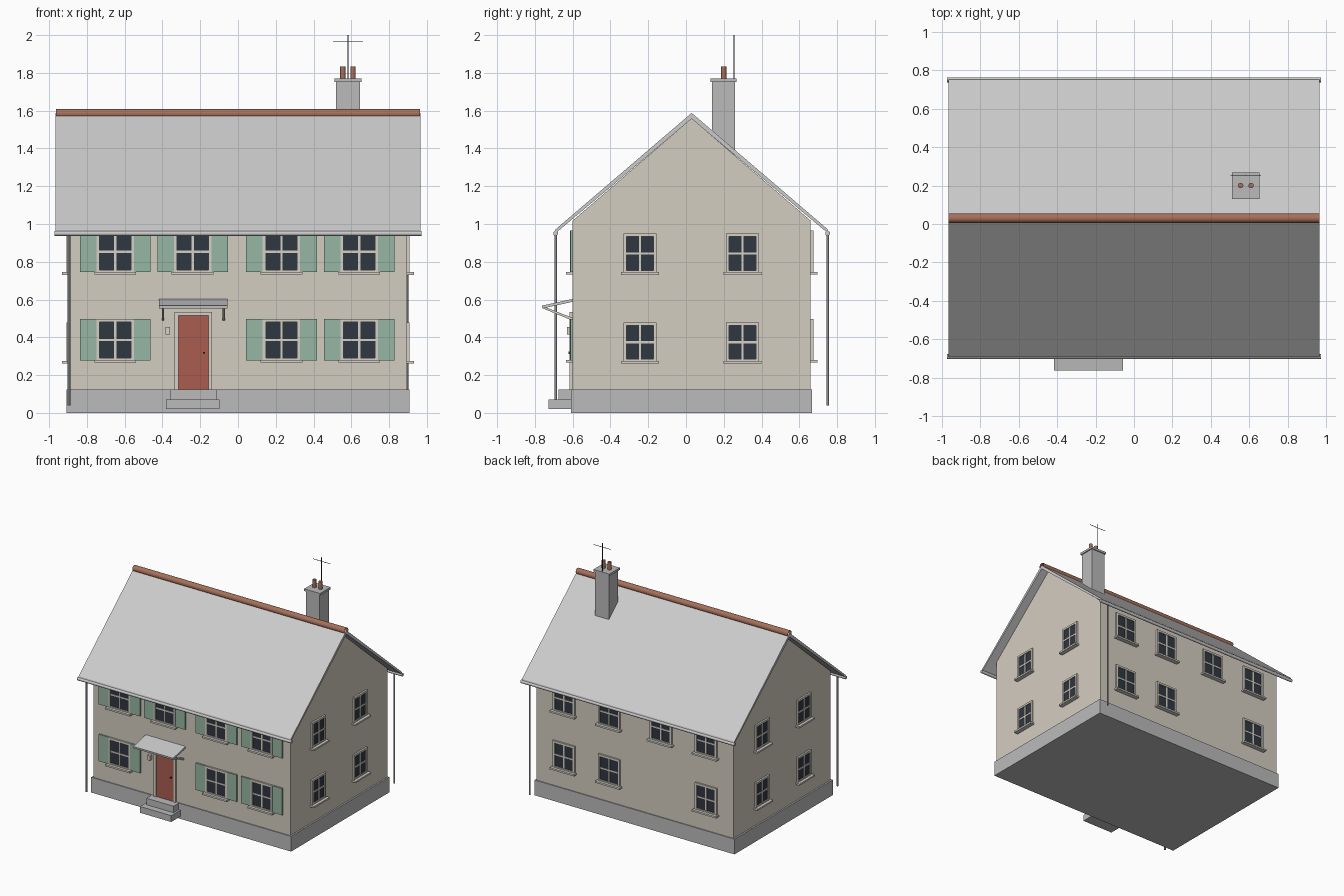
import bpy, bmesh
from math import pi, radians
from mathutils import Matrix, Vector

cube = bpy.data.objects.get("Cube")
if cube:
    bpy.data.objects.remove(cube, do_unlink=True)


def material(name, rgb):
    """Flat colour given as 0-255 screen values, stored linear."""
    lin = [((c / 255 + 0.055) / 1.055) ** 2.4 for c in rgb] + [1]
    m = bpy.data.materials.new(name)
    m.use_nodes = True
    m.diffuse_color = lin
    m.node_tree.nodes["Principled BSDF"].inputs["Base Color"].default_value = lin
    return m


WALL = material("cream render", (212, 205, 193))
STONE = material("grey stone", (187, 187, 187))
ROOF = material("roof grey", (203, 203, 203))
TRIM = material("off white trim", (214, 209, 199))
GLASS = material("dark glass", (48, 55, 65))
GREEN = material("shutter green", (150, 182, 163))
RED = material("door red", (170, 92, 80))
CLAY = material("terracotta", (166, 112, 90))
PIPE = material("pipe grey", (140, 140, 140))
METAL = material("dark metal", (60, 60, 62))

CY = 0.03            # centre line of the house in y
WX, WY = 0.895, 0.63  # half size of the walls


def finish(bm, name, mat, matrix=None, smooth=False):
    bmesh.ops.recalc_face_normals(bm, faces=bm.faces)
    mesh = bpy.data.meshes.new(name)
    bm.to_mesh(mesh)
    bm.free()
    mesh.materials.append(mat)
    ob = bpy.data.objects.new(name, mesh)
    bpy.context.collection.objects.link(ob)
    if matrix:
        ob.matrix_world = matrix
    if smooth:
        bpy.ops.object.select_all(action="DESELECT")
        ob.select_set(True)
        bpy.context.view_layer.objects.active = ob
        bpy.ops.object.shade_smooth_by_angle(angle=radians(40))
    return ob


def boxes(name, mat, spans, matrix=None):
    """One object from boxes given as (x0, x1, y0, y1, z0, z1)."""
    bm = bmesh.new()
    for x0, x1, y0, y1, z0, z1 in spans:
        centre = Vector((x0 + x1, y0 + y1, z0 + z1)) / 2
        size = Matrix.Diagonal((x1 - x0, y1 - y0, z1 - z0, 1))
        bmesh.ops.create_cube(bm, size=1, matrix=Matrix.Translation(centre) @ size)
    return finish(bm, name, mat, matrix)


def extrude_x(name, mat, profile, x0, x1):
    """Prism along x from a (y, z) profile."""
    bm = bmesh.new()
    face = bm.faces.new([bm.verts.new((x0, y, z)) for y, z in profile])
    new = bmesh.ops.extrude_face_region(bm, geom=[face])["geom"]
    verts = [v for v in new if isinstance(v, bmesh.types.BMVert)]
    bmesh.ops.translate(bm, verts=verts, vec=(x1 - x0, 0, 0))
    return finish(bm, name, mat)


def rod(name, mat, a, b, r, sides=12, caps=True):
    """Cylinder between two points."""
    a, b = Vector(a), Vector(b)
    turn = (b - a).to_track_quat("Z", "Y").to_matrix().to_4x4()
    bm = bmesh.new()
    bmesh.ops.create_cone(bm, cap_ends=caps, segments=sides, radius1=r, radius2=r,
                          depth=(b - a).length,
                          matrix=Matrix.Translation((a + b) / 2) @ turn)
    return finish(bm, name, mat, smooth=True)


def window(label, matrix, w, h, shutters=False):
    """Window in a local frame: x along the wall, -y outwards."""
    x, z, f, b = w / 2, h / 2, 0.016, 0.006
    boxes(label + "_glass", GLASS, [(-x + f, x - f, -0.006, 0.01, -z + f, z - f)], matrix)
    boxes(label + "_frame", TRIM, [
        (-x, -x + f, -0.014, 0.01, -z, z), (x - f, x, -0.014, 0.01, -z, z),
        (-x + f, x - f, -0.014, 0.01, z - f, z), (-x + f, x - f, -0.014, 0.01, -z, -z + f),
        (-b, b, -0.010, 0.01, -z + f, z - f), (-x + f, x - f, -0.010, 0.01, -b, b)], matrix)
    boxes(label + "_sill", TRIM,
          [(-x - 0.012, x + 0.012, -0.036, 0.01, -z - 0.008, -z + 0.006)], matrix)
    if shutters:
        boxes(label + "_shutters", GREEN, [
            (s * (x + 0.044) - 0.044, s * (x + 0.044) + 0.044, -0.012, 0.005, -z + 0.004, z)
            for s in (-1, 1)], matrix)


# Plinth and walls with gables
boxes("plinth", STONE, [(-0.908, 0.908, CY - 0.638, CY + 0.638, 0, 0.125)])
extrude_x("walls", WALL, [(CY - WY, 0.12), (CY + WY, 0.12), (CY + WY, 1.018),
                          (CY, 1.558), (CY - WY, 1.018)], -WX, WX)

# Pitched roof slab and open ridge tiles
extrude_x("roof", ROOF, [(CY, 1.588), (CY + 0.72, 0.972), (CY + 0.728, 0.945),
                         (CY, 1.557), (CY - 0.728, 0.945), (CY - 0.72, 0.972)], -0.965, 0.965)
rod("ridge_tiles", CLAY, (-0.964, CY, 1.584), (0.964, CY, 1.584), 0.025, 16, caps=False)

# Gutters and downpipes, one pipe at opposite corners
for side, label in ((-1, "front"), (1, "back")):
    y = CY + side * 0.72
    rod(label + "_gutter", ROOF, (-0.972, y, 0.95), (0.972, y, 0.95), 0.013)
    rod(label + "_downpipe", PIPE, (side * 0.895, y, 0.04), (side * 0.895, y, 0.945), 0.007)

# Windows on the long walls, with the lower place over the door left free
for i, x in enumerate((-0.65, -0.24, 0.23, 0.642)):
    for z, level in ((0.386, "lower"), (0.853, "upper")):
        if not (i == 1 and level == "lower"):
            window(f"front_{level}_window_{i}", Matrix.Translation((x, CY - WY, z)),
                   0.198, 0.224, shutters=True)
            window(f"back_{level}_window_{i}",
                   Matrix.Translation((x, CY + WY, z)) @ Matrix.Rotation(pi, 4, "Z"),
                   0.198, 0.224)

# Windows on the gable walls
for side, label in ((1, "left"), (-1, "right")):
    for i, y in enumerate((-0.243, 0.299)):
        for z, level in ((0.374, "lower"), (0.844, "upper")):
            place = Matrix.Translation((side * WX, y, z)) @ Matrix.Rotation(side * pi / 2, 4, "Z")
            window(f"{label}_{level}_window_{i}", place, 0.176, 0.21)

# Front door, frame, knob, letter box and steps
fy = CY - WY
boxes("door", RED, [(-0.315, -0.155, fy - 0.008, fy + 0.01, 0.125, 0.516)])
boxes("door_frame", TRIM, [(-0.335, -0.315, fy - 0.016, fy + 0.01, 0.125, 0.533),
                           (-0.155, -0.137, fy - 0.016, fy + 0.01, 0.125, 0.533),
                           (-0.315, -0.155, fy - 0.016, fy + 0.01, 0.516, 0.533)])
rod("door_knob", METAL, (-0.18, fy, 0.318), (-0.18, fy - 0.022, 0.318), 0.006)
boxes("letter_box", TRIM, [(-0.383, -0.36, fy - 0.03, fy, 0.415, 0.455)])
boxes("upper_step", STONE, [(-0.361, -0.113, -0.675, -0.59, 0.072, 0.125)])
boxes("lower_step", STONE, [(-0.381, -0.097, -0.728, -0.59, 0.02, 0.072)])

# Door canopy on two slanted brackets
extrude_x("canopy", ROOF, [(fy, 0.603), (-0.762, 0.568), (-0.76, 0.553), (fy, 0.588)],
          -0.417, -0.056)
for x, label in ((-0.397, "right"), (-0.076, "left")):
    extrude_x(label + "_canopy_bracket", TRIM,
              [(fy, 0.503), (-0.75, 0.562), (-0.755, 0.552), (fy, 0.488)], x - 0.006, x + 0.006)

# Chimney with cap, pots and aerial
boxes("chimney", STONE, [(0.519, 0.645, 0.138, 0.26, 1.3, 1.752)])
boxes("chimney_cap", STONE, [(0.51, 0.654, 0.13, 0.268, 1.752, 1.77)])
for i, x in enumerate((0.555, 0.609)):
    rod(f"chimney_pot_{i}", CLAY, (x, 0.2, 1.765), (x, 0.2, 1.833), 0.014, 16)
rod("aerial_mast", METAL, (0.582, 0.254, 1.76), (0.582, 0.254, 2.0), 0.003, 8)
rod("aerial_bar", METAL, (0.503, 0.254, 1.968), (0.661, 0.254, 1.968), 0.002, 8)
